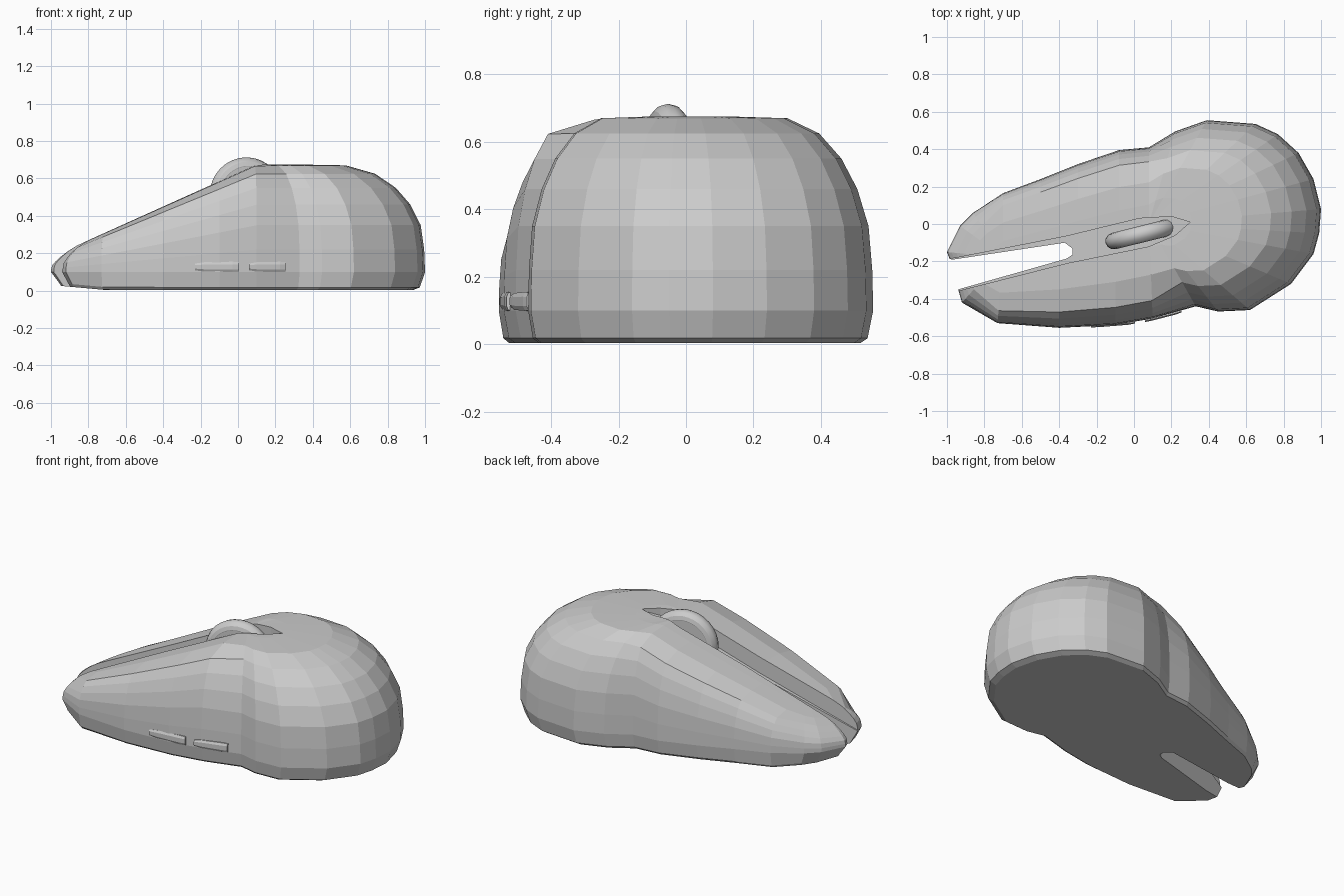
import bpy, bmesh, math

if "Cube" in bpy.data.objects:
    bpy.data.objects.remove(bpy.data.objects["Cube"])


def loft(name, rings):
    """Closed solid from equal-length rings of points."""
    bm = bmesh.new()
    vs = [[bm.verts.new(p) for p in r] for r in rings]
    n = len(vs[0])
    for a, b in zip(vs, vs[1:]):
        for i in range(n):
            j = (i + 1) % n
            bm.faces.new((a[i], a[j], b[j], b[i]))
    bm.faces.new(vs[0][::-1])
    bm.faces.new(vs[-1])
    bmesh.ops.recalc_face_normals(bm, faces=bm.faces)
    me = bpy.data.meshes.new(name)
    bm.to_mesh(me)
    bm.free()
    ob = bpy.data.objects.new(name, me)
    bpy.context.collection.objects.link(ob)
    return ob


def top_height(x):
    return min(0.675, 0.63 + 0.45 * x)


# Body: plan outline shrinking towards a slanted spine as it rises
outline = [(-1, -.15), (-.93, -.01), (-.86, .06), (-.7, .165), (-.5, .24),
           (-.3, .32), (-.08, .395), (.08, .41), (.22, .495), (.39, .555),
           (.65, .535), (.77, .48), (.88, .38), (.96, .24), (1, .08),
           (.99, -.05), (.96, -.16), (.84, -.32), (.62, -.46), (.45, -.468),
           (.33, -.44), (.1, -.505), (-.1, -.54), (-.4, -.555), (-.73, -.53),
           (-.92, -.42), (-.94, -.35), (-.98, -.2)]
levels = [(.93, .003), (.97, .018), (1, .1), (.995, .22), (.975, .35), (.915, .46),
          (.83, .55), (.71, .625), (.54, .67), (.25, .675), (.02, .675)]
rings = []
for s0, z in levels:
    ring = []
    for x, y in outline:
        s = s0
        if z > .1 and s > .6 and -.75 < x < .15:
            s += .35 * (1 - s)      # fuller shoulders on the front lobes
        sx = max(-.7, min(.08, x))
        sy = -.016 + .23 * sx
        px, py = sx + s * (x - sx), sy + s * (y - sy)
        if z > .1:
            pz = .1 + (z - .1) / .575 * (top_height(px) - .1)
        elif z < .1:
            # the tips lift and tuck under slightly
            tip = max(0, -.7 - px)
            pz, px = z + .08 * tip, px + .12 * tip
        else:
            pz = z
        ring.append((px, py, pz))
    rings.append(ring)
body = loft("body", rings)

# Front slot between the two buttons, and the wheel groove behind it
slot = [(-1.1, -.21), (-1.1, -.395), (-.36, -.185), (-.33, -.165),
        (-.33, -.13), (-.37, -.10)]
groove = [(-1.05, -.20), (-.36, -.065), (.03, .03), (.2, .04), (.3, .01),
          (.22, -.06), (.08, -.12), (-.36, -.21), (-1.05, -.385)]
cutters = [
    loft("slot_cutter", [[(x, y, z) for x, y in slot] for z in (-.2, 1)]),
    loft("groove_cutter", [[(x, y, .53 + .45 * x) for x, y in groove],
                           [(x, y, 1) for x, y in groove]])]
for c in cutters:
    m = body.modifiers.new(c.name, 'BOOLEAN')
    m.operation = 'DIFFERENCE'
    m.solver = 'EXACT'
    m.object = c
bpy.context.view_layer.objects.active = body
body.select_set(True)
for c in cutters:
    bpy.ops.object.modifier_apply(modifier=c.name)
for c in cutters:
    bpy.data.objects.remove(c)

# Scroll wheel: rounded rim around a solid hub
spot = dict(location=(.045, -.053, .51), rotation=(math.pi / 2, 0, math.radians(14)))
bpy.ops.mesh.primitive_cylinder_add(vertices=32, radius=.158, depth=.088, **spot)
bpy.context.object.name = "wheel_hub"
bpy.ops.mesh.primitive_torus_add(major_segments=32, minor_segments=12,
                                 major_radius=.158, minor_radius=.045, **spot)
bpy.context.object.name = "scroll_wheel"
bpy.ops.object.shade_smooth_by_angle()

# Two thumb buttons following the side wall
for name, (x0, y0), (x1, y1) in (("thumb_button_front", (-.23, -.541), (.005, -.522)),
                                 ("thumb_button_rear", (.06, -.512), (.255, -.462))):
    rings = []
    for t, out, h in ((0, .012, .018), (.2, .014, .025), (.85, .014, .028), (1, .01, .026)):
        x, y = x0 + t * (x1 - x0), y0 + t * (y1 - y0)
        rings.append([(x, y + .06, .127 - h), (x, y + .06, .127 + h),
                      (x, y - out * .5, .127 + h), (x, y - out, .127 + h * .5),
                      (x, y - out, .127 - h * .5), (x, y - out * .5, .127 - h)])
    loft(name, rings)
